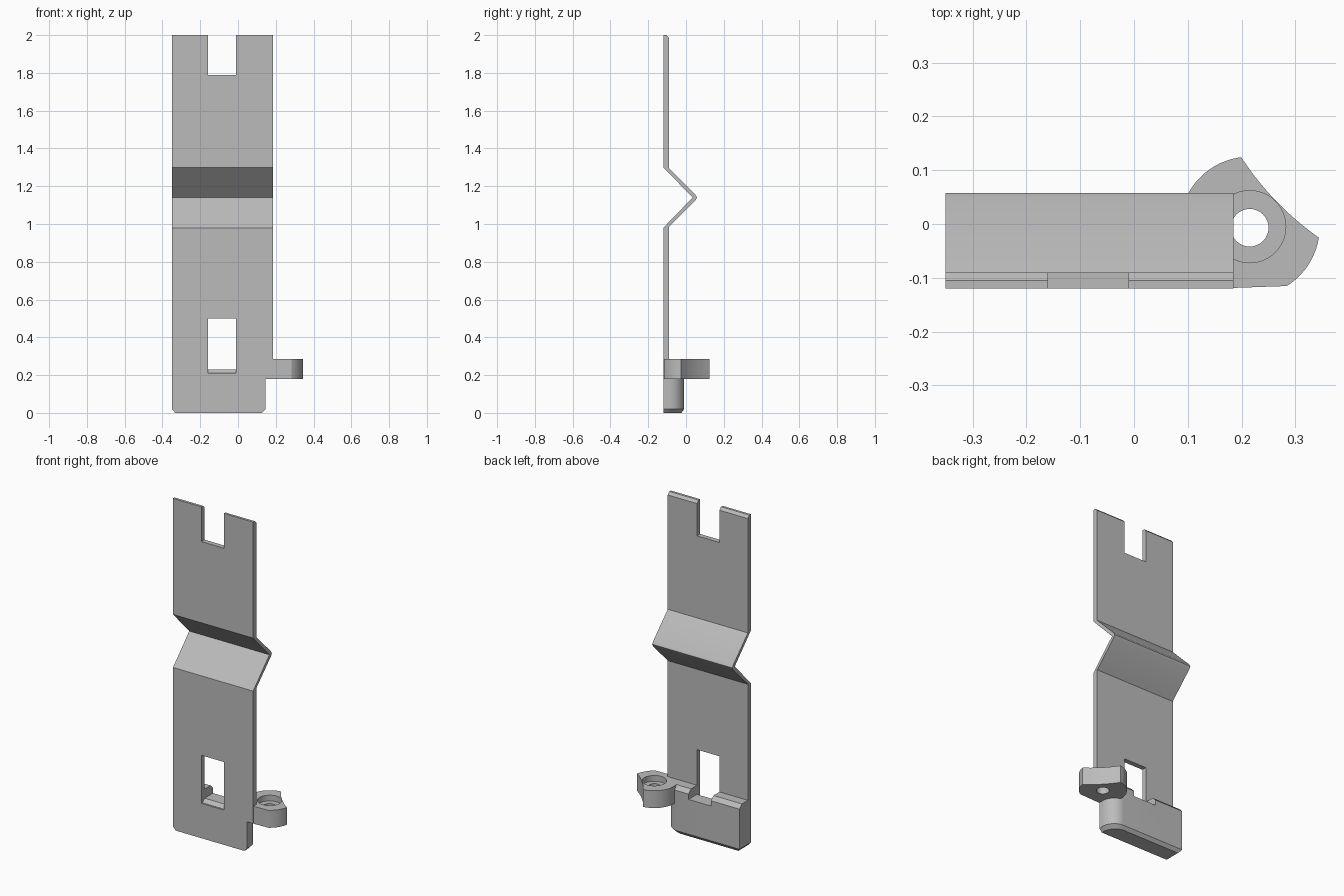
import bpy, bmesh
from math import sin, cos, radians
from mathutils import Vector

if "Cube" in bpy.data.objects:
    bpy.data.objects.remove(bpy.data.objects["Cube"], do_unlink=True)

grey = bpy.data.materials.new("plain grey")
grey.use_nodes = True
grey.diffuse_color = (0.5, 0.5, 0.5, 1)
grey.node_tree.nodes["Principled BSDF"].inputs["Base Color"].default_value = (0.5, 0.5, 0.5, 1)


def loft(name, loops):
    """Solid through a stack of matching closed loops, capped at both ends."""
    bm = bmesh.new()
    rings = [[bm.verts.new(p) for p in loop] for loop in loops]
    n = len(rings[0])
    bm.faces.new(rings[0])
    bm.faces.new(rings[-1])
    for a, b in zip(rings, rings[1:]):
        for i in range(n):
            j = (i + 1) % n
            bm.faces.new((a[i], a[j], b[j], b[i]))
    bmesh.ops.recalc_face_normals(bm, faces=bm.faces)
    mesh = bpy.data.meshes.new(name)
    bm.to_mesh(mesh)
    bm.free()
    mesh.materials.append(grey)
    obj = bpy.data.objects.new(name, mesh)
    bpy.context.collection.objects.link(obj)
    return obj


def along_x(name, yz, x0, x1):
    return loft(name, [[(x, y, z) for y, z in yz] for x in (x0, x1)])


def along_z(name, xy, z0, z1):
    return loft(name, [[(x, y, z) for x, y in xy] for z in (z0, z1)])


def arc(cx, cy, r, a0, a1, n):
    angles = [radians(a0 + (a1 - a0) * i / n) for i in range(n + 1)]
    return [(cx + r * cos(a), cy + r * sin(a)) for a in angles]


def combine(target, tool, operation):
    """Apply a boolean and discard the tool."""
    tool.hide_render = True
    mod = target.modifiers.new("cut", 'BOOLEAN')
    mod.operation, mod.object, mod.solver = operation, tool, 'EXACT'
    bpy.context.view_layer.objects.active = target
    bpy.ops.object.modifier_apply(modifier=mod.name)
    bpy.data.objects.remove(tool, do_unlink=True)


LEFT, RIGHT, FRONT, BACK = -0.35, 0.185, -0.12, -0.09

# Folded strip with a chamfered top edge
strip = along_x("spring_bracket", [
    (FRONT, 0.18), (FRONT, 0.98), (0.035, 1.14), (FRONT, 1.30), (FRONT, 2.0),
    (-0.105, 2.0), (BACK, 1.985), (BACK, 1.295), (0.05, 1.155), (0.058, 1.14),
    (0.05, 1.125), (BACK, 0.985), (BACK, 0.18)], LEFT, RIGHT)


# Foot block: one rounded back corner, chamfered bottom and back top edge
def foot_loop(z, side, back):
    r = 0.08
    end, rear = 0.145 - side, -0.01 - back
    corner = arc(end - r, rear - r, r, 0, 90, 14)
    pts = [(LEFT + side, FRONT), (end, FRONT)] + corner + [(LEFT + side, rear)]
    return [(x, y, z) for x, y in pts]


foot = loft("foot_block", [foot_loop(0, 0.018, 0.015), foot_loop(0.02, 0, 0),
                           foot_loop(0.262, 0, 0), foot_loop(0.285, 0, 0.023)])

# Screw tab: round disc with a flat front and a concave scoop
CX, CY, R = 0.215, -0.005, 0.13
tab_outline = arc(CX, CY, R, 97, 242, 32) + arc(CX, CY, R, 302, 351, 12)
start, end = Vector(tab_outline[-1]), Vector(tab_outline[0])
pull = (start + end) / 2 - Vector((0.014, 0.014))
for i in range(1, 10):
    t = i / 10
    p = start * (1 - t) ** 2 + pull * 2 * t * (1 - t) + end * t ** 2
    tab_outline.append((p.x, p.y))
tab = along_z("screw_tab", tab_outline, 0.18, 0.285)

combine(strip, foot, 'UNION')
combine(strip, tab, 'UNION')

# Screw hole with counterbore
combine(strip, along_z("counterbore", arc(CX, CY, 0.067, 0, 352.5, 47), 0.25, 0.4), 'DIFFERENCE')
combine(strip, along_z("screw_hole", arc(CX, CY - 0.002, 0.035, 0, 348.75, 31), 0.1, 0.4), 'DIFFERENCE')

# Window with a ramped sill, and the open slot at the top
window = [(-0.3, 0.21), (-0.11, 0.21), (-0.09, 0.23), (0.3, 0.23), (0.3, 0.5), (-0.3, 0.5)]
slot = [(-0.3, 1.79), (0.3, 1.79), (0.3, 2.2), (-0.3, 2.2)]
for name, shape in (("window", window), ("slot", slot)):
    combine(strip, along_x(name, shape, -0.16, -0.01), 'DIFFERENCE')

# Smooth curved walls, crisp edges
bpy.ops.object.select_all(action='DESELECT')
strip.select_set(True)
bpy.context.view_layer.objects.active = strip
bpy.ops.object.shade_smooth_by_angle(angle=radians(25))
